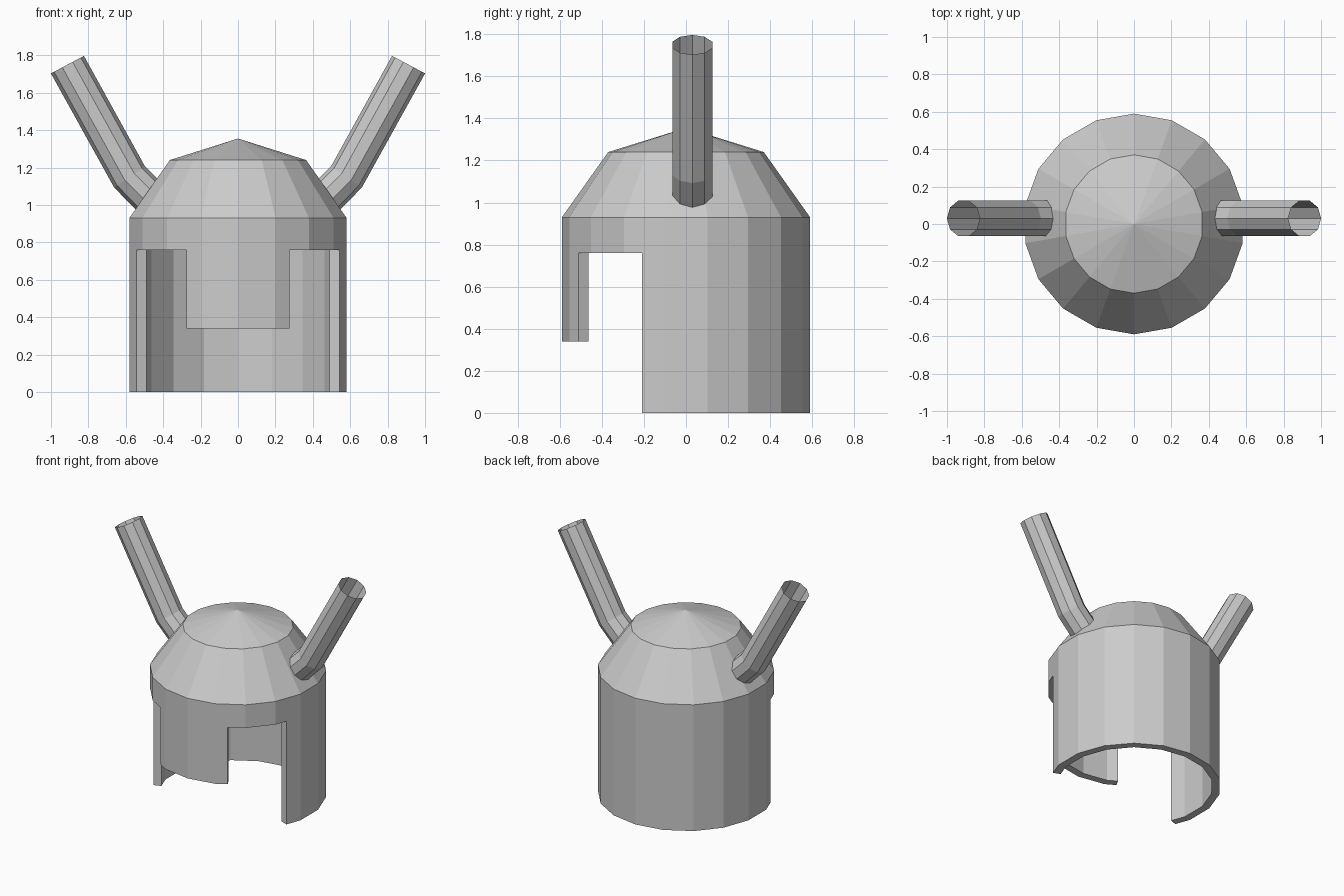
import bpy, bmesh
from math import sin, cos, radians, pi
from mathutils import Vector

if "Cube" in bpy.data.objects:
    bpy.data.objects.remove(bpy.data.objects["Cube"])


def make_object(name, bm):
    bmesh.ops.recalc_face_normals(bm, faces=bm.faces)
    mesh = bpy.data.meshes.new(name)
    bm.to_mesh(mesh)
    bm.free()
    obj = bpy.data.objects.new(name, mesh)
    bpy.context.collection.objects.link(obj)
    return obj


def bridge(bm, low, high, keep=lambda a, b: True):
    n = len(low)
    for i in range(n):
        j = (i + 1) % n
        if keep(low[i], low[j]):
            bm.faces.new((low[i], low[j], high[j], high[i]))


# Helmet shell: 18-sided wall with extra columns at the opening edges
R, SIDES = 0.59, 18
CUT_Y, NOSE_X = -0.21, 0.275
corners = [Vector((R * sin(2 * pi * i / SIDES), -R * cos(2 * pi * i / SIDES))) for i in range(SIDES)]
outline = []
for i, a in enumerate(corners):
    b = corners[(i + 1) % SIDES]
    outline.append(a)
    if (a.y - CUT_Y) * (b.y - CUT_Y) < 0:
        outline.append(a.lerp(b, (CUT_Y - a.y) / (b.y - a.y)))
    for x in (NOSE_X, -NOSE_X):
        if a.y < 0 and b.y < 0 and (a.x - x) * (b.x - x) < 0:
            outline.append(a.lerp(b, (x - a.x) / (b.x - a.x)))

bm = bmesh.new()


def ring(z, scale=1.0):
    return [bm.verts.new((p.x * scale, p.y * scale, z)) for p in outline]


def zone(a, b):
    m = (a.co + b.co) / 2
    if m.y > CUT_Y:
        return "back"
    return "nose" if abs(m.x) < NOSE_X else "eye"


foot, nose_tip, brow, rim = ring(0), ring(0.34), ring(0.76), ring(0.93)
crown = ring(1.24, 0.37 / R)
bridge(bm, foot, nose_tip, lambda a, b: zone(a, b) == "back")
bridge(bm, nose_tip, brow, lambda a, b: zone(a, b) != "eye")
bridge(bm, brow, rim)
bridge(bm, rim, crown)
apex = bm.verts.new((0, 0, 1.355))
for i in range(len(crown)):
    bm.faces.new((crown[i], crown[(i + 1) % len(crown)], apex))
bmesh.ops.delete(bm, geom=[v for v in bm.verts if not v.link_faces], context='VERTS')
helmet = make_object("helmet_shell", bm)
solid = helmet.modifiers.new("thickness", 'SOLIDIFY')
solid.thickness = 0.055
solid.offset = -1

# Horns: open ten-sided bent tubes, mirrored across x
bm = bmesh.new()
path = [((0.46, 0.03, 1.03), 45), ((0.58, 0.03, 1.15), 55), ((0.912, 0.03, 1.75), 62)]
rings = []
for centre, tilt in path:
    side = Vector((sin(radians(tilt)), 0, -cos(radians(tilt))))
    rings.append([bm.verts.new(Vector(centre) + 0.1 * (side * cos(t) + Vector((0, 1, 0)) * sin(t)))
                  for t in (2 * pi * k / 10 for k in range(10))])
for low, high in zip(rings, rings[1:]):
    bridge(bm, low, high)
horns = make_object("horns", bm)
horns.modifiers.new("mirror", 'MIRROR')
